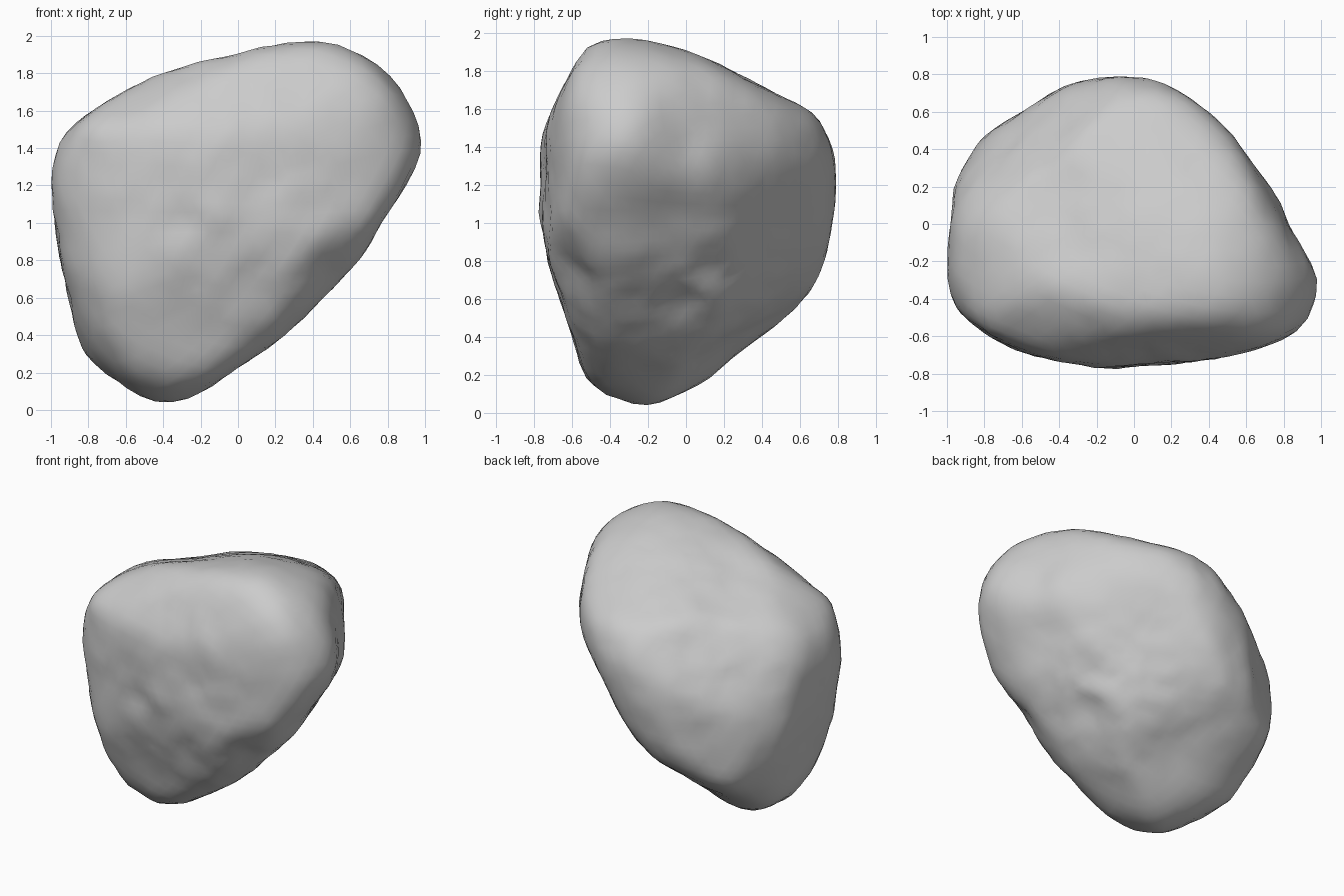
import bpy, bmesh
from math import radians, sin, cos, atan2, tau
from mathutils import Vector, noise

cube = bpy.data.objects.get("Cube")
if cube:
    bpy.data.objects.remove(cube, do_unlink=True)

# Boulder outlines: (azimuth, elevation, radii at equal angles around the centre)
OUTLINES = [
    (-90, 0, [.77, 1.07, 1.15, 1.05, .91, .9, .945, 1.05, .98, .99, 1.09, 1.07, .78, .65, .62, .66]),
    (0, 0, [.77, .845, .885, .875, .94, 1.07, .945, .845, .76, .76, .85, 1.04, .91, .735, .72, .75]),
    (-90, 90, [.83, .76, .71, .745, .79, .825, .85, .97, .985, 1.05, .93, .81, .77, .8, .945, 1.07]),
    (-55, 22, [.65, .8, .9, .83, .79, .82, .98, 1.1, 1.01, 1.02, 1.07, .97, .72, .585, .545, .555]),
    (125, 22, [1.03, 1.08, .98, 1, 1.11, 1.15, .955, .755, .575, .515, .53, .59, .69, 1, 1.08, 1.03]),
    (55, -22, [.9, .82, .81, .87, .93, 1.02, 1.17, 1.13, .96, .78, .78, .855, 1.08, 1.14, 1.04, .985]),
]
SHARPNESS = 60
CENTRE = Vector((0, 0, 1))

# Dents (positive) and bumps (negative) on the faces: (position, reach, depth)
DENTS = [
    ((.12, -.75, .33), .22, .03),
    ((-.12, -.76, .05), .14, -.02),
    ((-.32, -.75, 0), .14, .02),
    ((.1, -.7, -.35), .2, .02),
    ((.5, .2, -.25), .2, .025),
    ((.4, -.05, -.45), .16, .03),
    ((.75, -.1, .05), .2, .02),
]


def view_axes(azimuth, elevation):
    a, e = radians(azimuth), radians(elevation)
    toward = Vector((cos(e) * cos(a), cos(e) * sin(a), sin(e)))
    right = Vector((-sin(a), cos(a), 0))
    return right, toward.cross(right)


def gauge(point, axes, radii):
    """Distance out relative to a smooth outline, and the position around it."""
    u, v = point.dot(axes[0]), point.dot(axes[1])
    count = len(radii)
    turn = (atan2(v, u) % tau) / tau * count
    i = int(turn)
    t = turn - i
    a, b, c, d = (1 / radii[(i + k) % count] for k in (-1, 0, 1, 2))
    inverse = b + t / 2 * (c - a + t * (2 * a - 5 * b + 4 * c - d + t * (3 * (b - c) + d - a)))
    return (u * u + v * v) ** .5 * inverse, turn


def shape(bm, directions, views):
    """Pull the sphere onto the common volume of the outlines and wear the edges."""
    for v, d in zip(bm.verts, directions):
        total = sum(gauge(d, axes, radii)[0] ** SHARPNESS for axes, radii in views)
        v.co = d / total ** (1 / SHARPNESS)
    for _ in range(4):
        bmesh.ops.smooth_vert(bm, verts=bm.verts, factor=.5,
                              use_axis_x=True, use_axis_y=True, use_axis_z=True)


def regrow(bm, views, targets):
    """Enlarge the outlines where wearing has taken too much off the rim."""
    for (axes, radii), target in zip(views, targets):
        reach = [0] * len(radii)
        for v in bm.verts:
            out, turn = gauge(v.co, axes, target)
            nearest = round(turn)
            if abs(turn - nearest) < .25:
                k = nearest % len(radii)
                reach[k] = max(reach[k], out)
        for k, out in enumerate(reach):
            radii[k] *= min(1.04, max(.97, 1 / out))


def roughness(p):
    """Broad lumps with a little chipped detail."""
    broad = noise.noise(p * 3.2 + Vector((4, 1, 7)))
    medium = noise.noise(p * 7 + Vector((2, 9, 3)))
    chips = noise.noise(p * 15)
    return .008 * broad + .009 * medium + .005 * chips


# Boulder body
bm = bmesh.new()
bmesh.ops.create_icosphere(bm, subdivisions=5, radius=1)
directions = [v.co.normalized() for v in bm.verts]
views = [(view_axes(a, e), list(radii)) for a, e, radii in OUTLINES]
targets = [radii for _, _, radii in OUTLINES]
shape(bm, directions, views)
for _ in range(3):
    regrow(bm, views, targets)
    shape(bm, directions, views)

# Rough surface
for v in bm.verts:
    p = v.co.copy()
    push = roughness(p)
    for place, reach, depth in DENTS:
        push -= depth * max(0, 1 - (p - Vector(place)).length / reach)
    v.co += p.normalized() * push
bmesh.ops.translate(bm, verts=bm.verts, vec=CENTRE)

mesh = bpy.data.meshes.new("boulder")
bm.to_mesh(mesh)
bm.free()
boulder = bpy.data.objects.new("boulder", mesh)
bpy.context.collection.objects.link(boulder)

# Stone material
stone = bpy.data.materials.new("grey stone")
stone.use_nodes = True
colour = (.6, .6, .6, 1)
stone.diffuse_color = colour
stone.node_tree.nodes["Principled BSDF"].inputs["Base Color"].default_value = colour
mesh.materials.append(stone)

bpy.context.view_layer.objects.active = boulder
boulder.select_set(True)
bpy.ops.object.shade_smooth_by_angle(angle=radians(40))
